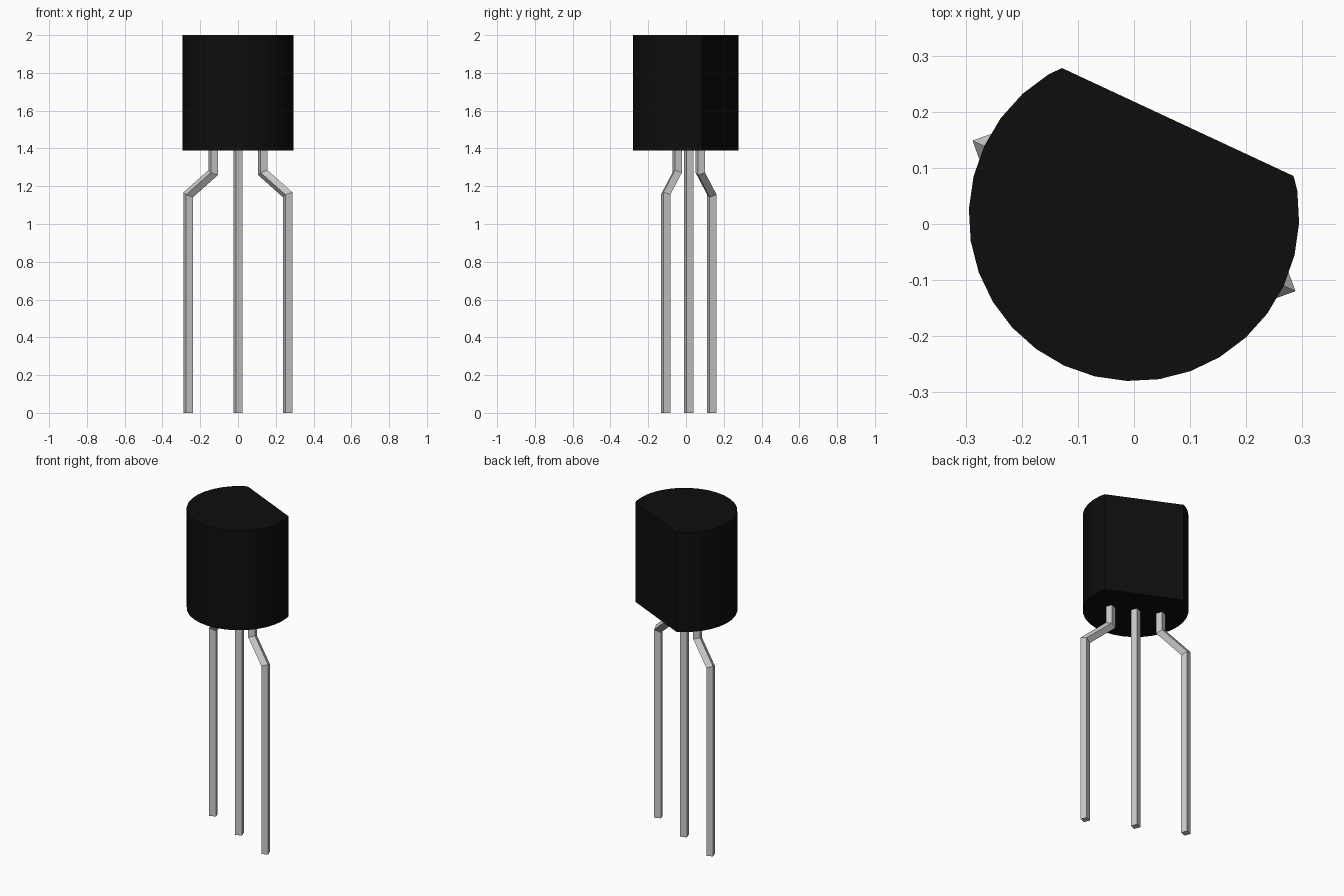
import bpy, bmesh, math
from mathutils import Matrix, Vector

if "Cube" in bpy.data.objects:
    bpy.data.objects.remove(bpy.data.objects["Cube"])

# Whole part is turned about z, so everything is built in local axes first
PLACE = Matrix.Translation((0, 0.0145, 0)) @ Matrix.Rotation(math.radians(-25), 4, 'Z')
BODY_R, BODY_BOTTOM, BODY_TOP, FLAT_Y = 0.2945, 1.388, 2.0, 0.1845
LEAD_R = 0.0275


def add_object(name, bm, material=None):
    bmesh.ops.recalc_face_normals(bm, faces=bm.faces)
    bm.transform(PLACE)
    mesh = bpy.data.meshes.new(name)
    bm.to_mesh(mesh)
    bm.free()
    obj = bpy.data.objects.new(name, mesh)
    if material:
        mesh.materials.append(material)
    bpy.context.collection.objects.link(obj)
    return obj


def lead(name, path, side=0):
    """Diamond-section wire; path rows are (offset, z, mitre slope)."""
    bm = bmesh.new()
    rings = []
    for u, z, slope in path:
        ring = []
        for k in range(4):
            a = k * math.pi / 2
            du = LEAD_R * math.cos(a)
            ring.append(bm.verts.new((side * (u + du) if side else du,
                                      LEAD_R * math.sin(a), z + du * slope)))
        rings.append(ring)
    for lo, hi in zip(rings, rings[1:]):
        for k in range(4):
            j = (k + 1) % 4
            bm.faces.new((lo[k], lo[j], hi[j], hi[k]))
    bm.faces.new(rings[0])
    bm.faces.new(rings[-1])
    return add_object(name, bm)


# Black plastic body: 32-sided cylinder with one flat side
black = bpy.data.materials.new("black_plastic")
black.diffuse_color = (0.004, 0.004, 0.004, 1)
black.use_nodes = True
black.node_tree.nodes["Principled BSDF"].inputs["Base Color"].default_value = black.diffuse_color
bm = bmesh.new()
bmesh.ops.create_cone(bm, cap_ends=True, segments=32, radius1=BODY_R, radius2=BODY_R,
                      depth=BODY_TOP - BODY_BOTTOM,
                      matrix=Matrix.Translation((0, 0, (BODY_TOP + BODY_BOTTOM) / 2)))
cut = bmesh.ops.bisect_plane(bm, geom=bm.verts[:] + bm.edges[:] + bm.faces[:],
                             plane_co=Vector((0, FLAT_Y, 0)),
                             plane_no=Vector((0, 1, 0)), clear_outer=True)
bmesh.ops.holes_fill(bm, edges=[e for e in bm.edges if e.is_boundary])
add_object("body", bm, black)

# Straight middle lead
lead("middle_lead", [(0, 0, 0), (0, BODY_BOTTOM, 0)])

# Outer leads, kinked outward with mitred bends
inner, outer, z_low, z_high = 0.145, 0.29, 1.155, 1.272
slope = math.tan(math.atan2(outer - inner, z_high - z_low) / 2)
bent = [(outer, 0, 0), (outer, z_low, slope), (inner, z_high, slope), (inner, BODY_BOTTOM, 0)]
for name, side in (("left_lead", -1), ("right_lead", 1)):
    lead(name, bent, side)
